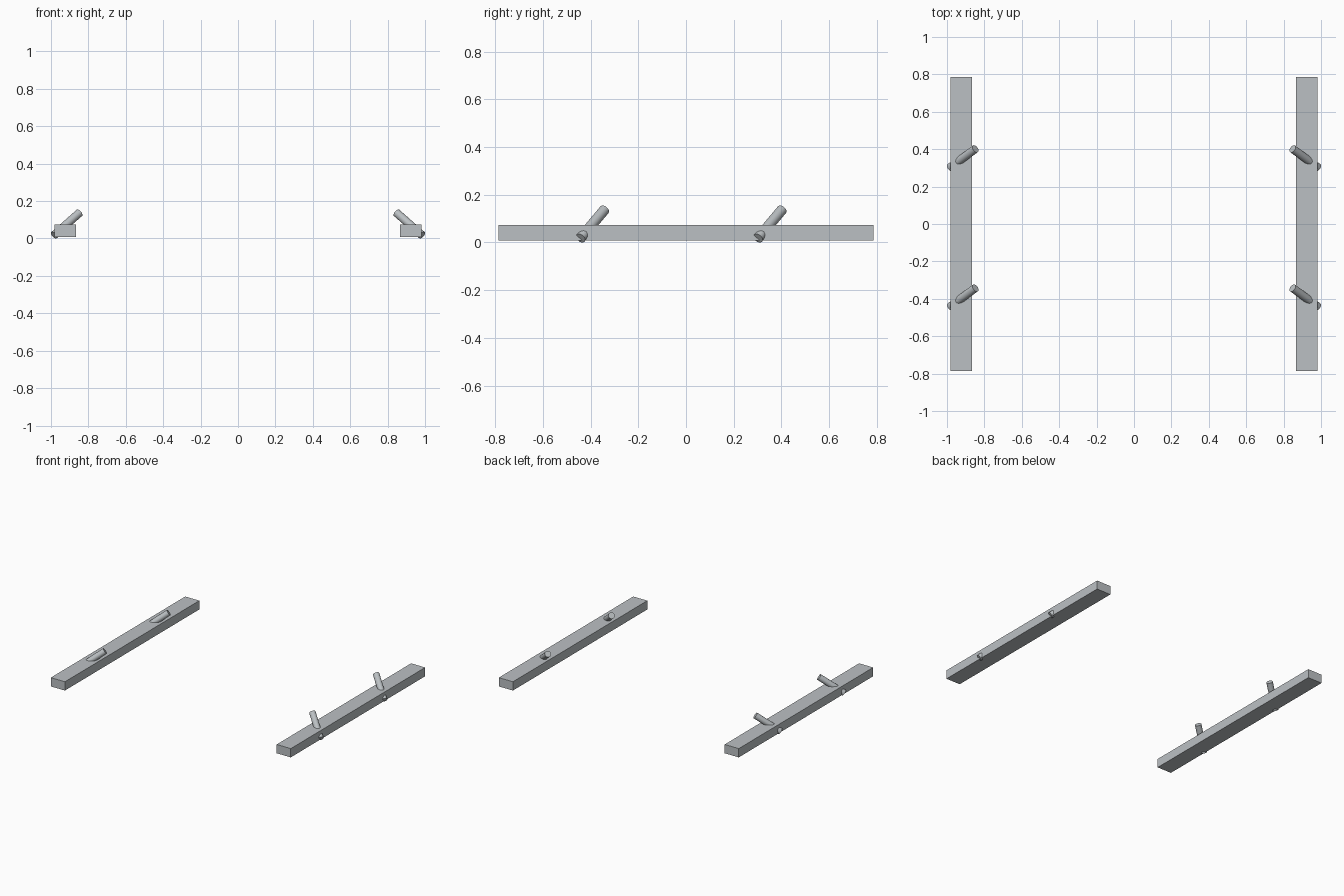
import bpy
from mathutils import Vector

cube = bpy.data.objects.get("Cube")
if cube:
    bpy.data.objects.remove(cube, do_unlink=True)


def make_material(name, color):
    mat = bpy.data.materials.new(name)
    mat.use_nodes = True
    mat.diffuse_color = color
    mat.node_tree.nodes["Principled BSDF"].inputs["Base Color"].default_value = color
    return mat


steel = make_material("steel grey", (0.50, 0.53, 0.55, 1))


def make_rail(name, side):
    # Long rectangular rail running front to back
    bpy.ops.mesh.primitive_cube_add(size=1, location=(side * 0.9235, 0, 0.041))
    rail = bpy.context.object
    rail.name = name
    rail.scale = (0.115, 1.57, 0.065)
    bpy.ops.object.transform_apply(location=False, rotation=False, scale=True)
    rail.data.materials.append(steel)


def make_peg(name, side, y):
    # Round peg slanting inward, backward and up through the rail
    low = Vector((side * 0.9835, y - 0.05, 0.018))
    high = Vector((side * 0.848, y + 0.05, 0.137))
    axis = high - low
    bpy.ops.mesh.primitive_cylinder_add(
        vertices=32, radius=0.022, depth=axis.length, location=(low + high) / 2,
        rotation=axis.to_track_quat("Z", "Y").to_euler())
    peg = bpy.context.object
    peg.name = name
    peg.data.materials.append(steel)
    bpy.ops.object.shade_smooth_by_angle()


for side_name, side in (("left", 1), ("right", -1)):
    make_rail(side_name + "_rail", side)
    for end_name, y in (("front", -0.392), ("back", 0.352)):
        make_peg(f"{side_name}_{end_name}_peg", side, y)
